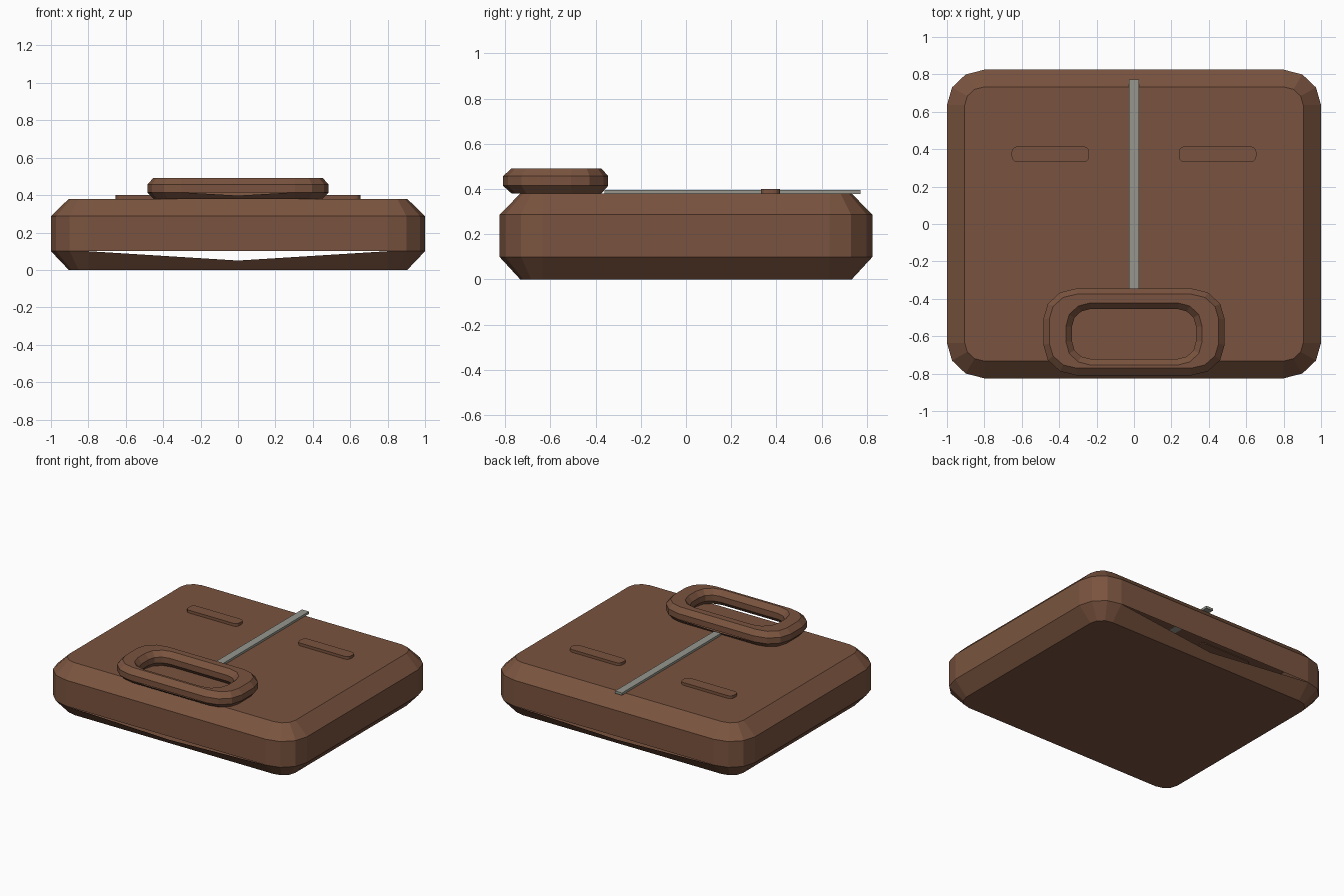
import bpy
import bmesh
import math

if "Cube" in bpy.data.objects:
    bpy.data.objects.remove(bpy.data.objects["Cube"])


def material(name, rgb):
    mat = bpy.data.materials.new(name)
    mat.use_nodes = True
    mat.diffuse_color = (*rgb, 1)
    mat.node_tree.nodes["Principled BSDF"].inputs["Base Color"].default_value = (*rgb, 1)
    return mat


brown = material("brown leather", (0.195, 0.088, 0.05))
grey = material("grey metal", (0.31, 0.31, 0.275))


def outline(hx, hy, rx, ry, cx=0, cy=0, steps=3):
    """Rounded rectangle, counter-clockwise from the right side."""
    points = []
    for corner, (sx, sy) in enumerate([(1, 1), (-1, 1), (-1, -1), (1, -1)]):
        for i in range(steps + 1):
            a = math.pi / 2 * (corner + i / steps)
            points.append((cx + sx * (hx - rx) + rx * math.cos(a),
                           cy + sy * (hy - ry) + ry * math.sin(a)))
    return points


def loft(name, rings, mat, closed=False, notch=False):
    """Skin stacked (outline, z) rings; notch opens a shallow V in the
    front and back of the lowest band."""
    bm = bmesh.new()
    loops = [[bm.verts.new((x, y, z)) for x, y in pts] for pts, z in rings]
    n = len(loops[0])
    pairs = list(zip(loops, loops[1:]))
    if closed:
        pairs.append((loops[-1], loops[0]))
    else:
        bm.faces.new(loops[0][::-1])
        bm.faces.new(loops[-1])
    for band, (low, high) in enumerate(pairs):
        for i in range(n):
            j = (i + 1) % n
            if notch and band == 0 and i in (n // 4 - 1, 3 * n // 4 - 1):
                mid = bm.verts.new((low[i].co + low[j].co + high[i].co + high[j].co) / 4)
                bm.faces.new((low[i], low[j], mid))
                bm.faces.new((low[i], mid, high[i]))
                bm.faces.new((low[j], high[j], mid))
            else:
                bm.faces.new((low[i], low[j], high[j], high[i]))
    mesh = bpy.data.meshes.new(name)
    bm.to_mesh(mesh)
    bm.free()
    mesh.materials.append(mat)
    obj = bpy.data.objects.new(name, mesh)
    bpy.context.collection.objects.link(obj)
    return obj


# Case body with chamfered rims
wide = outline(1, 0.825, 0.2, 0.19)
narrow = outline(0.905, 0.733, 0.105, 0.098)
loft("case_body", [(narrow, 0), (wide, 0.1), (wide, 0.287), (narrow, 0.38)],
     brown, notch=True)

# Carrying handle ring
outer = outline(0.485, 0.233, 0.18, 0.165, cy=-0.577)
outer_rim = outline(0.452, 0.198, 0.147, 0.13, cy=-0.573)
inner_rim = outline(0.364, 0.166, 0.13, 0.125, cy=-0.588)
inner = outline(0.331, 0.133, 0.097, 0.092, cy=-0.588)
loft("handle_ring",
     [(outer_rim, 0.38), (outer, 0.415), (outer, 0.457), (outer_rim, 0.492),
      (inner_rim, 0.492), (inner, 0.457), (inner, 0.415), (inner_rim, 0.38)],
     brown, closed=True, notch=True)

# Raised pads, one on each side
for side, name in ((1, "left_pad"), (-1, "right_pad")):
    pad = outline(0.207, 0.042, 0.03, 0.03, cx=side * 0.447, cy=0.373)
    loft(name, [(pad, 0.375), (pad, 0.4)], brown)

# Centre strip
strip = [(0.028, -0.36), (0.028, 0.773), (-0.028, 0.773), (-0.028, -0.36)]
loft("centre_strip", [(strip, 0.379), (strip, 0.396)], grey)
